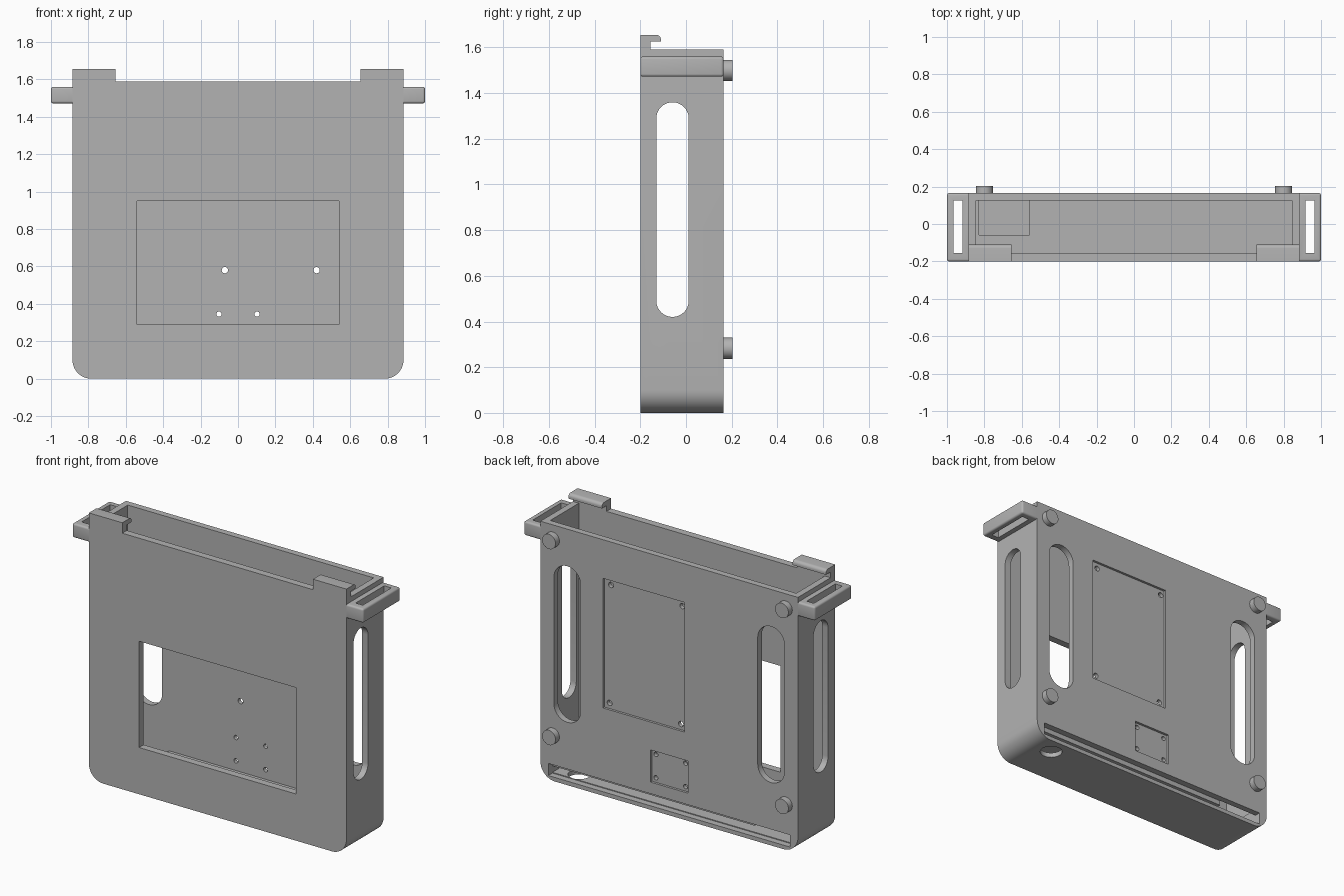
import bpy, bmesh, math
from mathutils import Vector

cube = bpy.data.objects.get("Cube")
if cube:
    bpy.data.objects.remove(cube, do_unlink=True)

grey = bpy.data.materials.new("plain grey")
grey.use_nodes = True
grey.diffuse_color = (0.45, 0.45, 0.45, 1)
grey.node_tree.nodes["Principled BSDF"].inputs["Base Color"].default_value = (0.45, 0.45, 0.45, 1)


def prism(name, outline, axis, lo, hi):
    """Extrude a 2D outline along an axis: x uses (y, z), y uses (x, z), z uses (x, y)."""
    place = {"x": lambda a, b, d: (d, a, b),
             "y": lambda a, b, d: (a, d, b),
             "z": lambda a, b, d: (a, b, d)}[axis]
    bm = bmesh.new()
    face = bm.faces.new([bm.verts.new(place(a, b, lo)) for a, b in outline])
    grown = bmesh.ops.extrude_face_region(bm, geom=[face])["geom"]
    verts = [v for v in grown if isinstance(v, bmesh.types.BMVert)]
    bmesh.ops.translate(bm, verts=verts, vec=Vector(place(0, 0, hi - lo)))
    bmesh.ops.recalc_face_normals(bm, faces=bm.faces)
    mesh = bpy.data.meshes.new(name)
    bm.to_mesh(mesh)
    bm.free()
    mesh.materials.append(grey)
    obj = bpy.data.objects.new(name, mesh)
    bpy.context.collection.objects.link(obj)
    return obj


def arc(cx, cy, r, start, end, n=10):
    angles = [math.radians(start + (end - start) * i / n) for i in range(n + 1)]
    return [(cx + r * math.cos(t), cy + r * math.sin(t)) for t in angles]


def rect(a0, a1, b0, b1):
    return [(a0, b0), (a1, b0), (a1, b1), (a0, b1)]


def slot(a0, a1, b0, b1):
    r, mid = (a1 - a0) / 2, (a0 + a1) / 2
    return arc(mid, b1 - r, r, 0, 180, 16) + arc(mid, b0 + r, r, 180, 360, 16)


def circle(a, b, r, n=32):
    return arc(a, b, r, 0, 360, n)[:-1]


def activate(obj):
    bpy.ops.object.select_all(action="DESELECT")
    obj.select_set(True)
    bpy.context.view_layer.objects.active = obj


def cut(obj, outline, axis, lo, hi):
    cutter = prism("cutter", outline, axis, lo, hi)
    cutter.hide_render = True
    mod = obj.modifiers.new("cut", "BOOLEAN")
    mod.operation, mod.solver, mod.object = "DIFFERENCE", "EXACT", cutter
    activate(obj)
    bpy.ops.object.modifier_apply(modifier=mod.name)
    bpy.data.objects.remove(cutter, do_unlink=True)


def smooth(obj):
    activate(obj)
    bpy.ops.object.shade_smooth_by_angle(angle=math.radians(30))


FRONT, BACK, HALF, TOP = -0.2, 0.165, 0.885, 1.59
IN_FRONT, IN_BACK, IN_HALF = -0.155, 0.125, 0.845

# Case with rounded lower corners
r = 0.1
outline = (arc(-HALF + r, r, r, 180, 270) + arc(HALF - r, r, r, 270, 360)
           + [(HALF, TOP), (-HALF, TOP)])
case = prism("case", outline, "y", FRONT, BACK)

# Main pocket, low channel, and the opening in the shelf between them
cut(case, rect(-IN_HALF, IN_HALF, IN_FRONT, IN_BACK), "z", 0.14, TOP + 0.1)
cut(case, rect(-0.83, 0.83, 0.03, 0.07), "y", IN_FRONT, IN_BACK + 0.01)
cut(case, rect(-0.83, 0.83, 0.025, 0.1), "y", IN_BACK, BACK + 0.1)
cut(case, rect(-0.83, -0.56, -0.06, IN_BACK + 0.002), "z", 0.05, 0.2)
cut(case, circle(0.69, 0.06, 0.065), "z", -0.1, 0.05)

# Front window, side slots and back slots
cut(case, rect(-0.54, 0.54, 0.29, 0.95), "y", FRONT - 0.1, IN_FRONT + 0.05)
cut(case, slot(-0.13, 0.012, 0.42, 1.36), "x", -1.2, 1.2)
for side in (-1, 1):
    cut(case, slot(side * 0.7 - 0.092, side * 0.7 + 0.092, 0.39, 1.36), "y", 0.05, BACK + 0.1)

# Two shallow plate recesses with screw holes in the back
cut(case, rect(-0.105, 0.455, 0.545, 1.35), "y", BACK - 0.015, BACK + 0.1)
cut(case, rect(-0.128, 0.128, 0.172, 0.372), "y", BACK - 0.015, BACK + 0.1)
for x, z in [(-0.07, 0.58), (0.42, 0.58), (-0.08, 1.315), (0.41, 1.315)]:
    cut(case, circle(x, z, 0.017, 16), "y", 0.05, BACK + 0.1)
for x in (-0.102, 0.102):
    for z in (0.2, 0.345):
        cut(case, circle(x, z, 0.014, 16), "y", 0.05, BACK + 0.1)
smooth(case)

for side, label in ((1, "left"), (-1, "right")):
    # Hook lip above the front wall
    profile = ([(FRONT, TOP), (IN_FRONT, TOP), (IN_FRONT, 1.625), (-0.11, 1.625)]
               + arc(-0.13, 1.635, 0.02, 0, 90, 6) + [(FRONT, 1.655)])
    x0, x1 = sorted((side * 0.655, side * HALF))
    smooth(prism(label + "_hook", profile, "x", x0, x1))

    # Strap loop with rounded outer edges
    x0, x1 = sorted((side * HALF, side * 1.0))
    loop = prism(label + "_strap_loop", rect(x0, x1, FRONT, BACK), "z", 1.472, 1.56)
    bm = bmesh.new()
    bm.from_mesh(loop.data)
    edges = [e for e in bm.edges if any(abs(v.co.x) > 0.95 for v in e.verts)]
    bmesh.ops.bevel(bm, geom=edges, offset=0.012, segments=4, profile=0.5, affect="EDGES")
    bm.to_mesh(loop.data)
    bm.free()
    h0, h1 = sorted((side * 0.917, side * 0.966))
    cut(loop, rect(h0, h1, IN_FRONT, IN_BACK), "z", 1.3, 1.7)
    smooth(loop)

    # Round pegs on the back
    for z, level in ((1.5, "upper"), (0.283, "lower")):
        smooth(prism(f"{label}_{level}_peg", circle(side * 0.8, z, 0.046), "y", BACK, 0.203))
